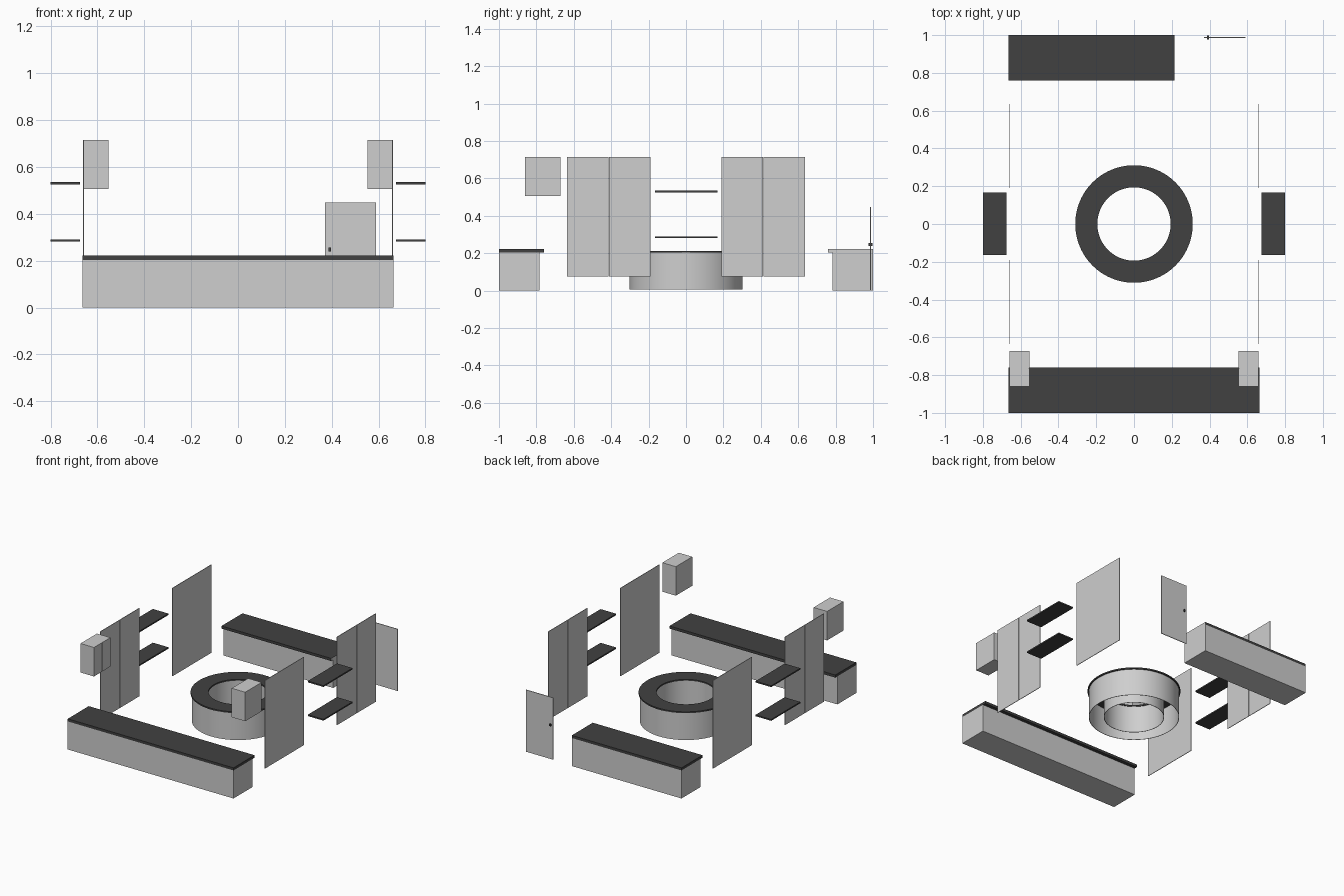
import bpy, bmesh, math

if "Cube" in bpy.data.objects:
    bpy.data.objects.remove(bpy.data.objects["Cube"])


def material(name, v):
    m = bpy.data.materials.new(name)
    m.diffuse_color = (v, v, v, 1)
    m.use_nodes = True
    m.node_tree.nodes["Principled BSDF"].inputs["Base Color"].default_value = m.diffuse_color
    return m


LIGHT = material("light_grey", 0.62)
DARK = material("dark_charcoal", 0.053)


def add(name, bm, mat):
    bmesh.ops.recalc_face_normals(bm, faces=bm.faces[:])
    me = bpy.data.meshes.new(name)
    bm.to_mesh(me)
    bm.free()
    me.materials.append(mat)
    ob = bpy.data.objects.new(name, me)
    bpy.context.collection.objects.link(ob)
    return ob


def box(name, x, y, z, mat):
    bm = bmesh.new()
    bmesh.ops.create_cube(bm, size=1)
    for v in bm.verts:
        for i, (a, b) in enumerate((x, y, z)):
            v.co[i] = a if v.co[i] < 0 else b
    return add(name, bm, mat)


def lathe(name, profile, mat, steps=96):
    # closed (r, z) profile swept around the z axis
    bm = bmesh.new()
    rings = []
    for s in range(steps):
        a = 2 * math.pi * s / steps
        rings.append([bm.verts.new((r * math.cos(a), r * math.sin(a), z)) for r, z in profile])
    n = len(profile)
    for s in range(steps):
        p, q = rings[s], rings[(s + 1) % steps]
        for k in range(n):
            j = (k + 1) % n
            f = bm.faces.new((p[k], q[k], q[j], p[j]))
            f.smooth = profile[k][0] == profile[j][0]
    ob = add(name, bm, mat)
    for e in ob.data.edges:
        a, b = (ob.data.vertices[i].co for i in e.vertices)
        e.use_edge_sharp = abs(a.z - b.z) < 1e-6
    return ob


# front and back straight counters
box("front_counter_body", (-0.664, 0.664), (-1.0, -0.784), (0, 0.203), LIGHT)
box("front_counter_top", (-0.664, 0.664), (-1.0, -0.76), (0.203, 0.222), DARK)
box("back_counter_body", (-0.664, 0.215), (0.782, 1.0), (0, 0.203), LIGHT)
back_top = box("back_counter_top", (-0.664, 0.215), (0.76, 1.0), (0.203, 0.222), DARK)
# the open end of the back counter top is light
back_top.data.materials.append(LIGHT)
for p in back_top.data.polygons:
    if p.normal.x > 0.9:
        p.material_index = 1

# round island: two walls open at the bottom, with a ring top
for name, r in (("island_outer_wall", 0.303), ("island_inner_wall", 0.202)):
    lathe(name, [(r - 0.003, 0.005), (r, 0.005), (r, 0.205), (r - 0.003, 0.205)], LIGHT)
lathe("island_top", [(0.194, 0.203), (0.311, 0.203), (0.311, 0.213), (0.194, 0.213)], DARK)

# mirrored side pieces
for side, s in (("left", -1), ("right", 1)):
    def span(a, b):
        return tuple(sorted((s * a, s * b)))

    # tall double door panels
    for row, t in (("front", -1), ("back", 1)):
        for k, (a, b) in enumerate(((0.19, 0.412), (0.414, 0.636))):
            box(f"{side}_{row}_tall_panel_{k}", span(0.658, 0.662),
                tuple(sorted((t * a, t * b))), (0.077, 0.715), LIGHT)
    # shelves
    for level, z in (("lower", 0.281), ("upper", 0.525)):
        box(f"{side}_{level}_shelf", span(0.675, 0.80), (-0.165, 0.168), (z, z + 0.01), DARK)
    # hanging cabinet with two doors on the inner face
    box(f"{side}_wall_cabinet", span(0.555, 0.66), (-0.86, -0.672), (0.505, 0.715), LIGHT)
    for k, y in enumerate(((-0.86, -0.767), (-0.765, -0.672))):
        box(f"{side}_cabinet_door_{k}", span(0.552, 0.555), y, (0.505, 0.715), LIGHT)

# back door with a knob on each side
box("back_door", (0.371, 0.59), (0.985, 0.99), (0.0, 0.448), LIGHT)
for k, y in enumerate(((0.977, 0.985), (0.99, 0.998))):
    box(f"door_handle_{k}", (0.386, 0.397), y, (0.24, 0.256), DARK)
